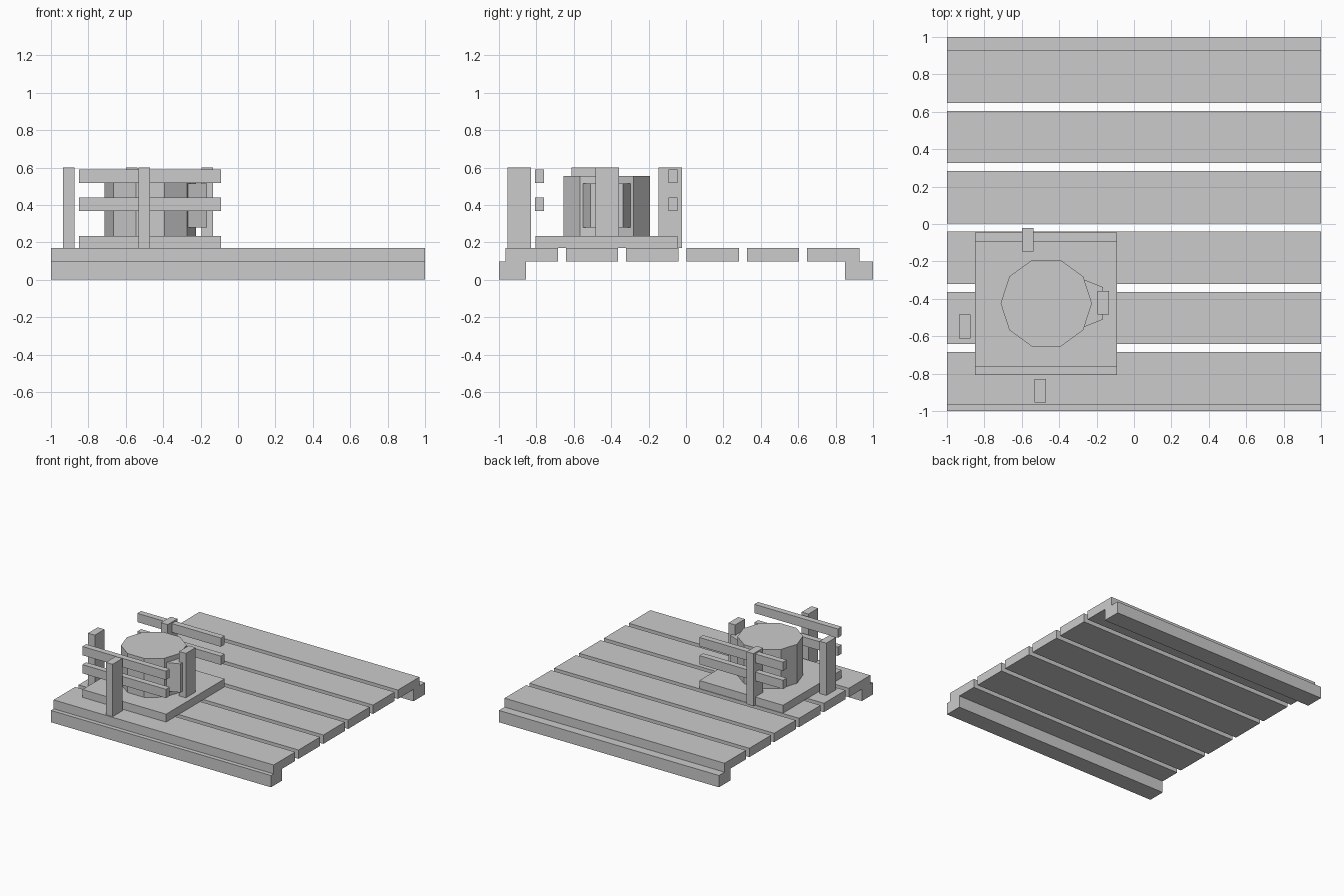
import bpy, bmesh
from math import cos, sin, pi

if "Cube" in bpy.data.objects:
    bpy.data.objects.remove(bpy.data.objects["Cube"])


def prism(name, pts, z0, z1):
    """Extrude a counter-clockwise plan outline from z0 to z1."""
    bm = bmesh.new()
    lo = [bm.verts.new((x, y, z0)) for x, y in pts]
    hi = [bm.verts.new((x, y, z1)) for x, y in pts]
    bm.faces.new(lo[::-1])
    bm.faces.new(hi)
    n = len(pts)
    for i in range(n):
        j = (i + 1) % n
        bm.faces.new((lo[i], lo[j], hi[j], hi[i]))
    me = bpy.data.meshes.new(name)
    bm.to_mesh(me)
    bm.free()
    ob = bpy.data.objects.new(name, me)
    bpy.context.collection.objects.link(ob)
    return ob


def box(name, x0, x1, y0, y1, z0, z1):
    return prism(name, [(x0, y0), (x1, y0), (x1, y1), (x0, y1)], z0, z1)


# Deck planks on two runners
for i in range(6):
    y = -0.965 + i * 0.3225
    box(f"deck_plank_{i + 1}", -1, 1, y, y + 0.28, 0.097, 0.17)
box("front_runner", -1, 1, -1, -0.855, 0, 0.097)
box("back_runner", -1, 1, 0.85, 1, 0, 0.097)

# Crate base and side rails
box("crate_base", -0.85, -0.09, -0.805, -0.045, 0.17, 0.235)
for side, y in (("front", -0.807), ("back", -0.094)):
    for level, z in (("lower", 0.368), ("upper", 0.517)):
        box(f"{side}_{level}_rail", -0.85, -0.09, y, y + 0.049, z, z + 0.072)

# Four posts around the crate
for name, x, y in (("left", -0.905, -0.548), ("front", -0.502, -0.892),
                   ("back", -0.567, -0.084), ("right", -0.165, -0.422)):
    box(f"{name}_post", x - 0.031, x + 0.031, y - 0.063, y + 0.063, 0.17, 0.6)

# Ten-sided drum with a tapered side block
cx, cy, r = -0.469, -0.424, 0.244
prism("drum", [(cx + r * cos(i * pi / 5), cy + r * sin(i * pi / 5))
               for i in range(10)], 0.235, 0.555)
prism("drum_side_block", [(-0.30, -0.562), (-0.265, -0.55), (-0.166, -0.51),
                          (-0.166, -0.338), (-0.265, -0.298), (-0.30, -0.286)],
      0.28, 0.515)
